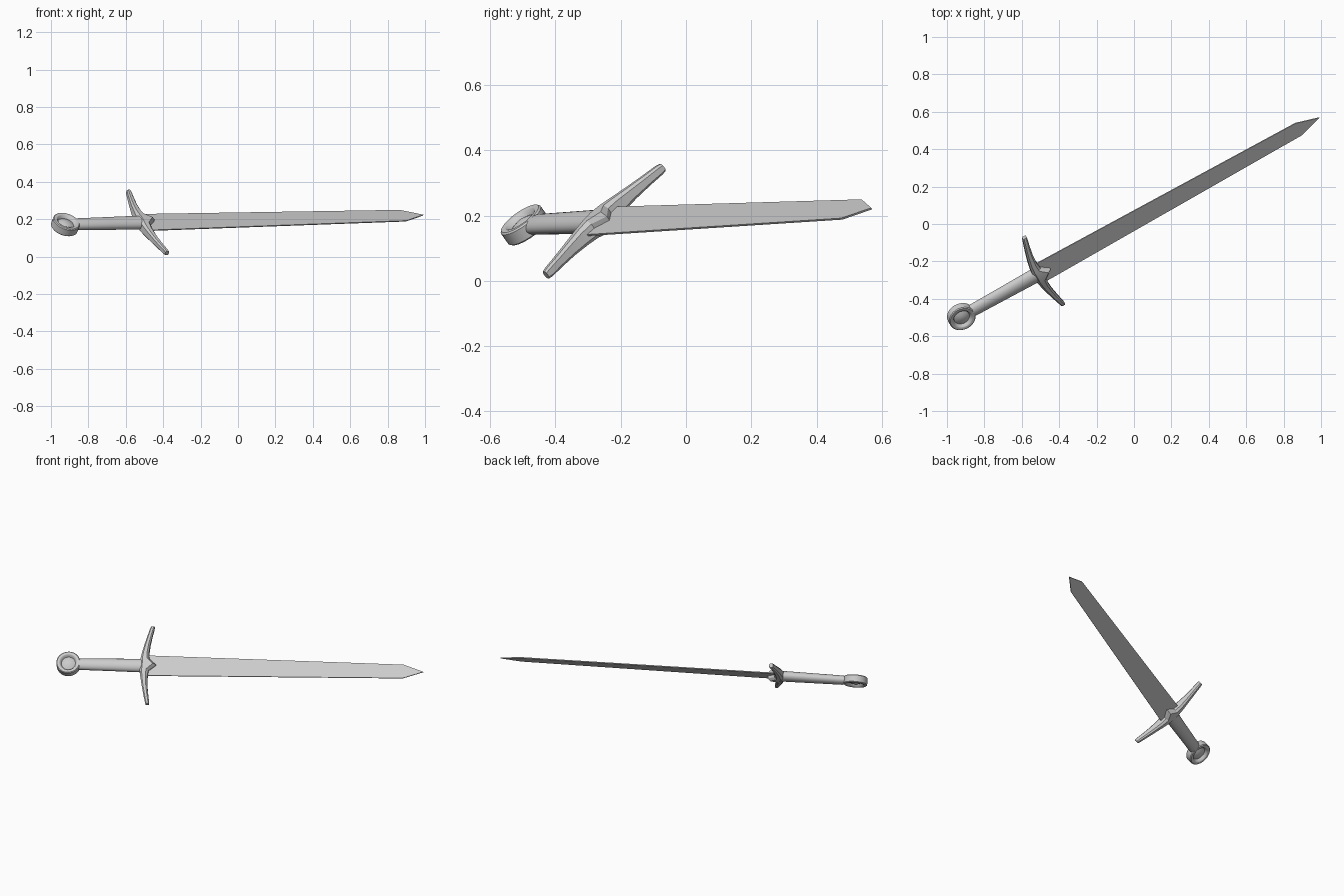
import bpy, bmesh, math
from mathutils import Matrix, Vector

if "Cube" in bpy.data.objects:
    bpy.data.objects.remove(bpy.data.objects["Cube"])

# Sword frame: local x along blade, y across its width, z out of its flat
U = Vector((0.874, 0.486, 0.023)).normalized()
W = Vector((-0.393, 0.674, 0.624))
W = (W - U * W.dot(U)).normalized()
N = U.cross(W)
POMMEL = Vector((-0.923, -0.495, 0.171))
FRAME = Matrix.Translation(POMMEL) @ Matrix((U, W, N)).transposed().to_4x4()


def finish(name, bm, angle=35):
    bmesh.ops.recalc_face_normals(bm, faces=bm.faces)
    mesh = bpy.data.meshes.new(name)
    bm.to_mesh(mesh)
    bm.free()
    mesh.transform(FRAME)
    ob = bpy.data.objects.new(name, mesh)
    bpy.context.collection.objects.link(ob)
    bpy.ops.object.select_all(action='DESELECT')
    ob.select_set(True)
    bpy.context.view_layer.objects.active = ob
    bpy.ops.object.shade_smooth_by_angle(angle=math.radians(angle))
    return ob


def loft(name, rings, angle=35):
    bm = bmesh.new()
    loops = [[bm.verts.new(p) for p in ring] for ring in rings]
    for a, b in zip(loops, loops[1:]):
        for i in range(len(a)):
            j = (i + 1) % len(a)
            bm.faces.new((a[i], a[j], b[j], b[i]))
    bm.faces.new(loops[0])
    bm.faces.new(loops[-1])
    return finish(name, bm, angle)


# Blade: thin flat outline with a short point
def blade_ring(z):
    half = [(0.46, 0.069), (2.065, 0.046)]
    pts = half + [(2.19, 0)] + [(x, -y) for x, y in reversed(half)]
    return [(x, y, z) for x, y in pts]


loft("blade", [blade_ring(-0.003), blade_ring(0.003)])


# Grip: oval handle, widening slightly towards the guard
def oval(x, ry, rz, n=24):
    return [(x, ry * math.cos(2 * math.pi * i / n), rz * math.sin(2 * math.pi * i / n))
            for i in range(n)]


loft("grip", [oval(0.055, 0.035, 0.024), oval(0.08, 0.037, 0.028),
              oval(0.27, 0.040, 0.030), oval(0.46, 0.044, 0.032)])


# Guard: chamfered sections sweeping forward, with a point over the blade
def guard_ring(y, back, front, h):
    c = min(h, (front - back) / 2) * 0.5
    return [(back, y, -h + c), (back + c, y, -h), (front - c, y, -h), (front, y, -h + c),
            (front, y, h - c), (front - c, y, h), (back + c, y, h), (back, y, h - c)]


half = [(0.038, 0.443, 0.497, 0.033), (0.08, 0.449, 0.492, 0.028),
        (0.14, 0.461, 0.496, 0.022), (0.20, 0.475, 0.505, 0.018),
        (0.25, 0.488, 0.514, 0.016), (0.264, 0.492, 0.515, 0.013)]
sections = [(-y, b, f, h) for y, b, f, h in reversed(half)]
sections += [(0, 0.440, 0.540, 0.036)] + half
loft("guard", [guard_ring(*s) for s in sections], 30)

# Pommel: round disc with a rim and a domed centre in a recess on both faces
face = [(0.0, 0.019), (0.018, 0.017), (0.034, 0.011), (0.043, 0.007),
        (0.052, 0.023), (0.056, 0.025), (0.069, 0.025), (0.074, 0.020)]
profile = face + [(r, -z) for r, z in reversed(face)]
bm = bmesh.new()
verts = [bm.verts.new((r, 0, z)) for r, z in profile]
edges = [bm.edges.new(p) for p in zip(verts, verts[1:])]
bmesh.ops.spin(bm, geom=verts + edges, axis=(0, 0, 1), cent=(0, 0, 0),
               steps=32, angle=2 * math.pi)
bmesh.ops.remove_doubles(bm, verts=bm.verts, dist=0.0005)
finish("pommel", bm, 40)
